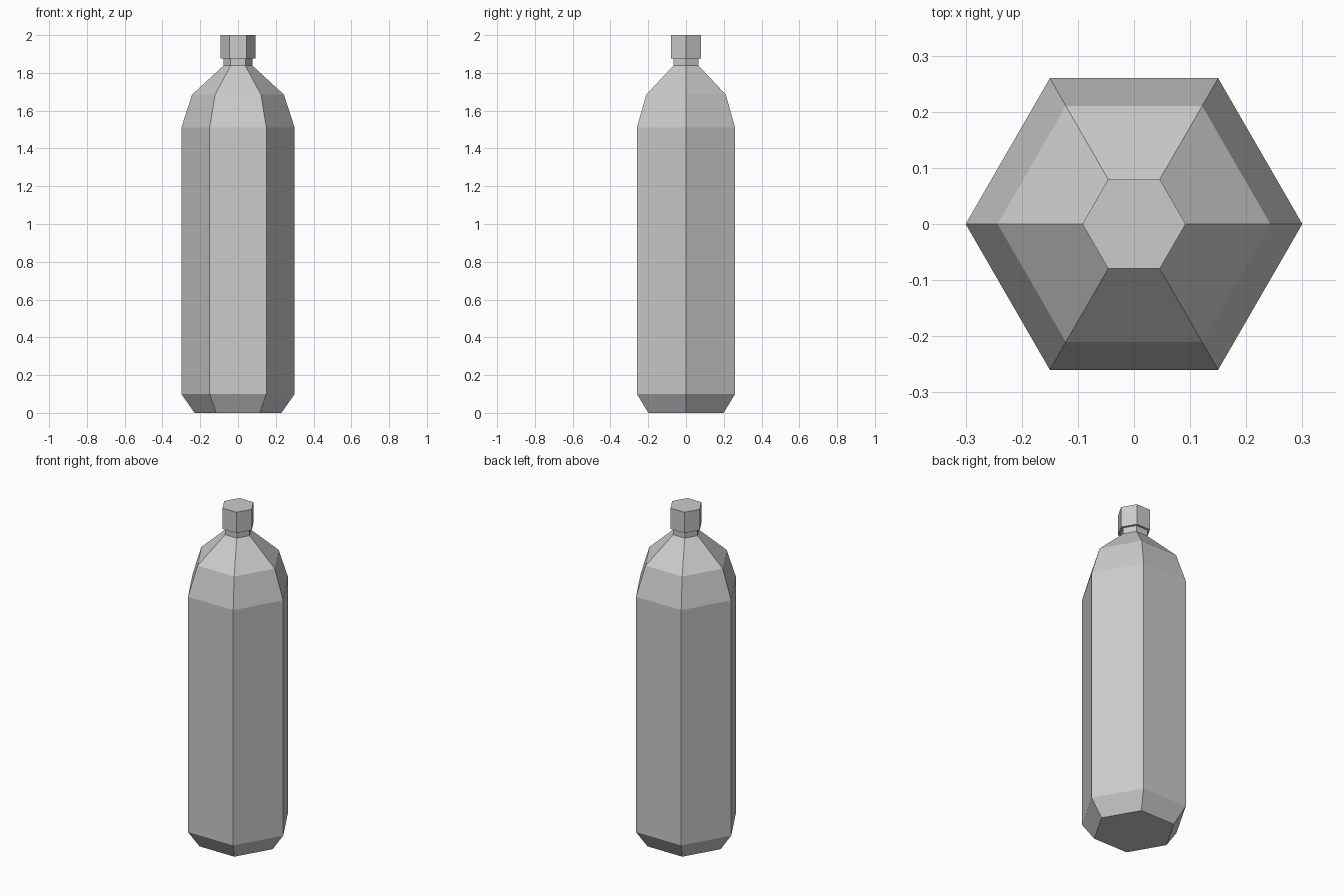
import bpy
import bmesh
from math import cos, sin, tau

SIDES = 6

default_cube = bpy.data.objects.get("Cube")
if default_cube:
    bpy.data.objects.remove(default_cube, do_unlink=True)

# Single plain grey for the whole bottle
grey = bpy.data.materials.new("light_grey")
grey.use_nodes = True
colour = (0.6, 0.6, 0.6, 1)
grey.diffuse_color = colour
grey.node_tree.nodes["Principled BSDF"].inputs["Base Color"].default_value = colour


def hex_turning(name, profile):
    """Closed six-sided solid from a (radius, height) profile, bottom to top."""
    bm = bmesh.new()
    rings = [[bm.verts.new((r * cos(tau * i / SIDES), r * sin(tau * i / SIDES), z))
              for i in range(SIDES)] for r, z in profile]
    for low, high in zip(rings, rings[1:]):
        for i in range(SIDES):
            j = (i + 1) % SIDES
            bm.faces.new((low[i], low[j], high[j], high[i]))
    bm.faces.new(rings[0][::-1])
    bm.faces.new(rings[-1])
    mesh = bpy.data.meshes.new(name)
    bm.to_mesh(mesh)
    bm.free()
    mesh.materials.append(grey)
    obj = bpy.data.objects.new(name, mesh)
    bpy.context.collection.objects.link(obj)
    return obj


# Body: bevelled base, straight wall, two-step shoulder
hex_turning("bottle_body", [(0.23, 0), (0.3, 0.1), (0.3, 1.51),
                            (0.243, 1.685), (0.077, 1.838)])

# Short neck and the wider cap on top
hex_turning("bottle_neck", [(0.077, 1.838), (0.077, 1.875)])
hex_turning("bottle_cap", [(0.092, 1.875), (0.092, 2)])
